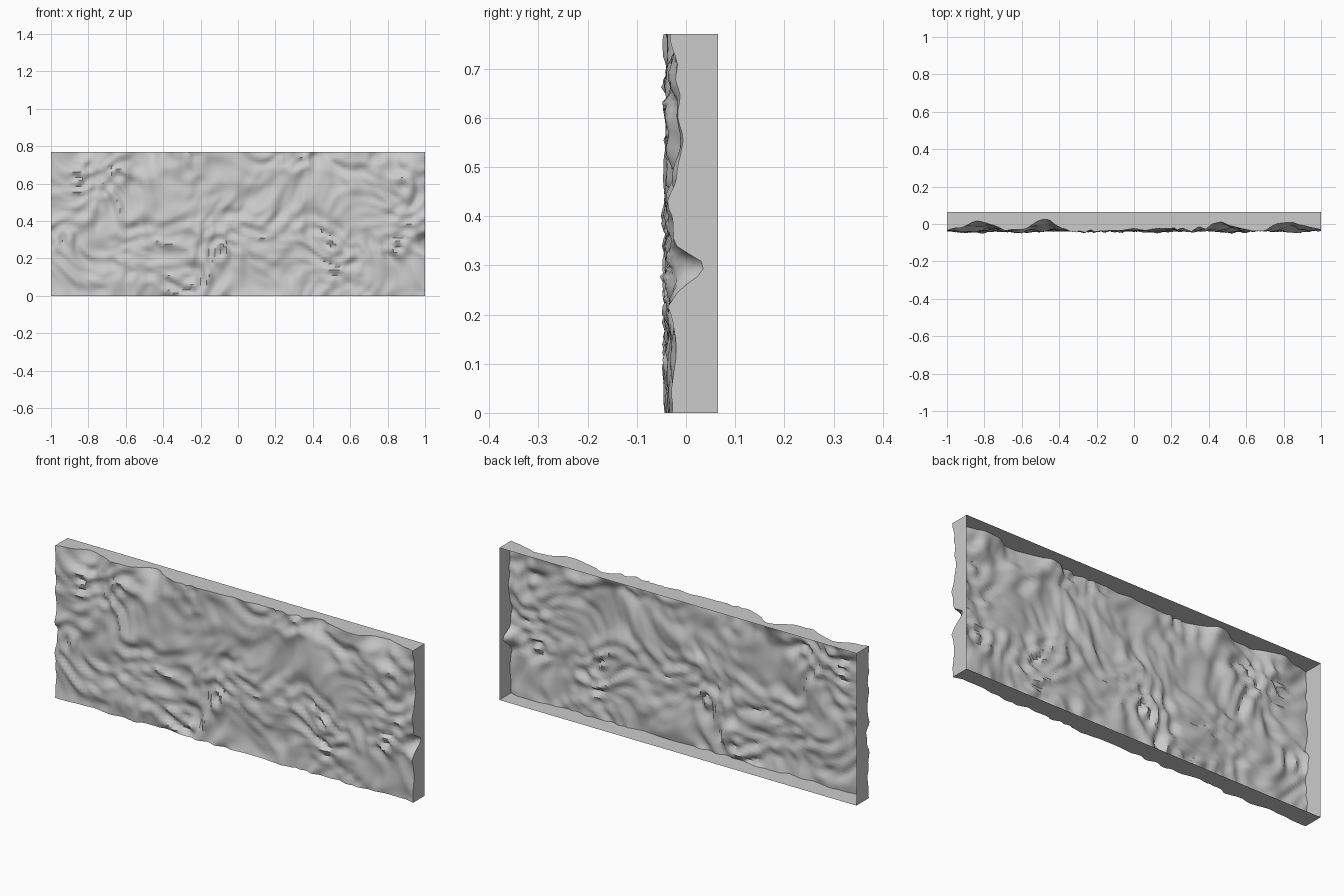
import bpy, bmesh, math
from mathutils import Vector, noise

if "Cube" in bpy.data.objects:
    bpy.data.objects.remove(bpy.data.objects["Cube"])

W, H, BACK = 2.0, 0.77, 0.065
NX, NZ = 130, 50

# swirl centres: x, z, radius
SWIRLS = [(-0.85, 0.22, 0.2), (0.48, 0.33, 0.22), (-0.08, 0.2, 0.2), (-0.32, 0.1, 0.14),
          (-0.6, 0.6, 0.22), (0.85, 0.65, 0.2), (0.9, 0.22, 0.16), (-0.9, 0.7, 0.14)]
# recessed hollows: x, z, radius, depth
HOLLOWS = [(-0.82, 0.77, 0.07, 0.04), (-0.48, 0.77, 0.08, 0.05), (0.46, 0.77, 0.07, 0.04),
           (0.82, 0.77, 0.07, 0.05), (1.0, 0.3, 0.035, 0.05), (1.0, 0.55, 0.05, 0.03)]


def rock_depth(x, z):
    """y of the rough stone face: warped folds, concentric swirls and hollows."""
    p = Vector((x, z, 0.0))
    wx = noise.noise(p * 3.2 + Vector((5.1, 2.3, 0.7)))
    wz = noise.noise(p * 3.2 + Vector((1.7, 9.2, 3.1)))
    q = p + Vector((wx, wz, 0)) * 0.16
    folds = 1 - 2 * abs(noise.noise(Vector((q.x * 6 - q.y * 3, q.y * 9 + q.x * 2, 1.3))))
    fine = noise.noise(q * 19 + Vector((3, 7, 5)))
    broad = noise.noise(p * 4.5 + Vector((8, 1, 2)))
    y = -0.029 - 0.014 * (folds - 0.4) + 0.012 * fine + 0.012 * broad
    for cx, cz, r in SWIRLS:
        d = math.hypot(q.x - cx, q.y - cz)
        y += 0.010 * math.exp(-(d / r) ** 2) * math.cos(d * 70)
    for cx, cz, r, depth in HOLLOWS:
        y += depth * math.exp(-((x - cx) ** 2 + (z - cz) ** 2) / r ** 2)
    return max(-0.065, min(0.035, y))


# rough stone face
bm = bmesh.new()
grid = [[bm.verts.new((x, rock_depth(x, z), z))
         for x in (W * (i / NX - 0.5) for i in range(NX + 1))]
        for z in (H * j / NZ for j in range(NZ + 1))]
for j in range(NZ):
    for i in range(NX):
        bm.faces.new((grid[j][i], grid[j][i + 1], grid[j + 1][i + 1], grid[j + 1][i]))

# four side walls running straight back, leaving the rear open
border = [e for e in bm.edges if e.is_boundary]
new = bmesh.ops.extrude_edge_only(bm, edges=border)["geom"]
for v in new:
    if isinstance(v, bmesh.types.BMVert):
        v.co.y = BACK
bmesh.ops.recalc_face_normals(bm, faces=bm.faces)
# the open shell must face outward (front towards -y)
bm.normal_update()
if sum(f.normal.y * f.calc_area() for f in bm.faces) > 0:
    bmesh.ops.reverse_faces(bm, faces=bm.faces)

mesh = bpy.data.meshes.new("stone_wall_panel")
bm.to_mesh(mesh)
bm.free()
panel = bpy.data.objects.new("stone_wall_panel", mesh)
bpy.context.collection.objects.link(panel)
bpy.context.view_layer.objects.active = panel
panel.select_set(True)
bpy.ops.object.shade_smooth_by_angle(angle=math.radians(50))
